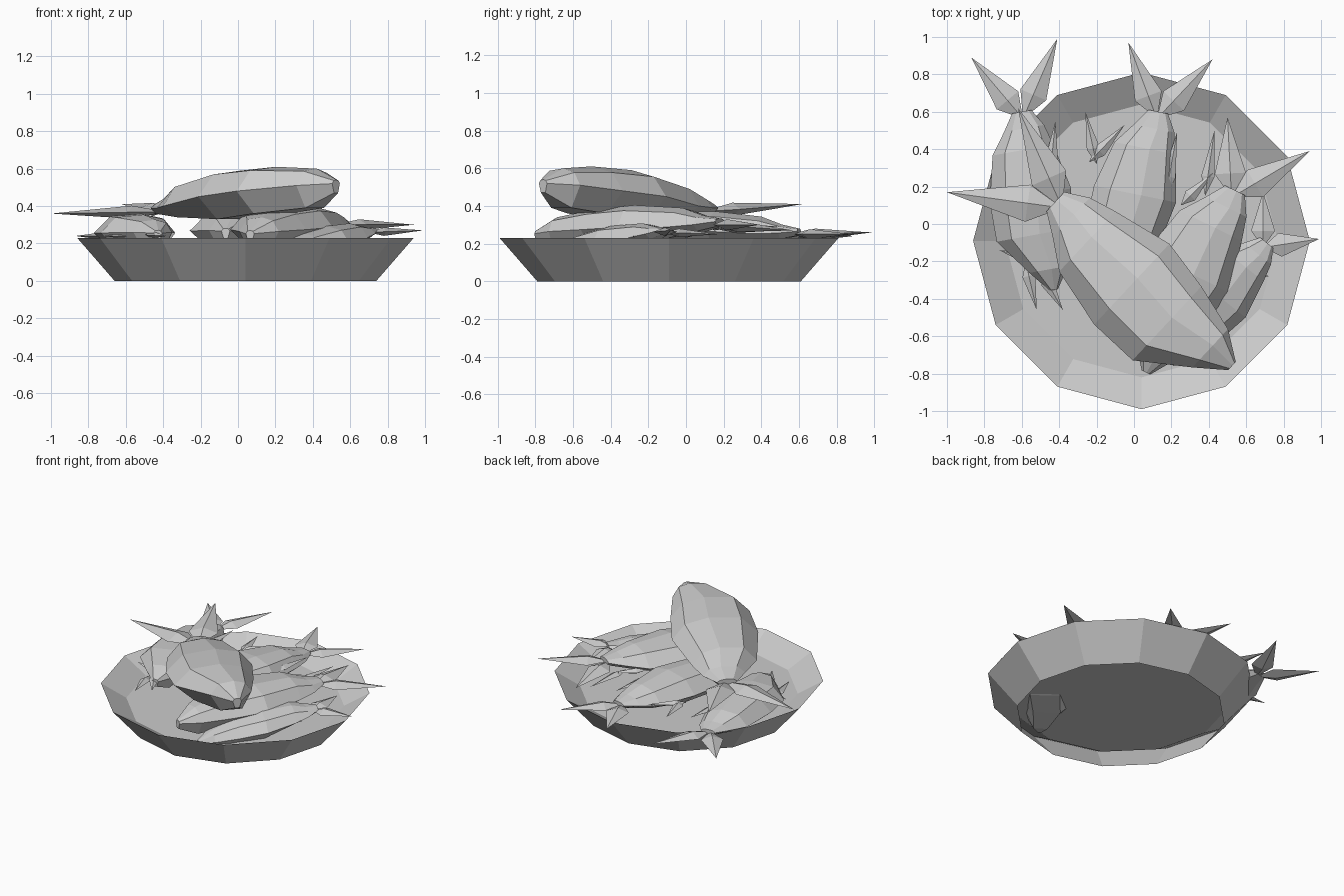
import bpy
import bmesh
import math
from mathutils import Vector

if "Cube" in bpy.data.objects:
    bpy.data.objects.remove(bpy.data.objects["Cube"])

grey = bpy.data.materials.new("plain_grey")
grey.use_nodes = True
grey.diffuse_color = (0.6, 0.6, 0.6, 1)
grey.node_tree.nodes["Principled BSDF"].inputs["Base Color"].default_value = (0.6, 0.6, 0.6, 1)


def finish(bm, name):
    bmesh.ops.recalc_face_normals(bm, faces=bm.faces)
    mesh = bpy.data.meshes.new(name)
    bm.to_mesh(mesh)
    bm.free()
    mesh.materials.append(grey)
    obj = bpy.data.objects.new(name, mesh)
    bpy.context.collection.objects.link(obj)
    return obj


def bridge(bm, a, b):
    n = len(a)
    for i in range(n):
        bm.faces.new((a[i], a[(i + 1) % n], b[(i + 1) % n], b[i]))


def spike(bm, base, tip, width, thick):
    """Four-sided thorn from base to tip, used for tail lobes and fins."""
    base, tip = Vector(base), Vector(tip)
    d = (tip - base).normalized()
    side = Vector((-d.y, d.x, 0)).normalized() * width
    mid = base.lerp(tip, 0.3)
    up = Vector((0, 0, thick))
    ring = [bm.verts.new(mid + o) for o in (side, up, -side, -up)]
    start, end = bm.verts.new(base), bm.verts.new(tip)
    for i in range(4):
        a, b = ring[i], ring[(i + 1) % 4]
        bm.faces.new((a, b, end))
        bm.faces.new((b, a, start))


# Faceted dish, hollow underneath: outer wall, sharp rim, shallow inner slope and raised floor
bm = bmesh.new()
rings = []
for r, z in [(0.70, 0), (0.90, 0.23), (0.73, 0.13)]:
    rings.append([bm.verts.new((0.04 + r * math.sin(math.tau * i / 12),
                                -0.09 - r * math.cos(math.tau * i / 12), z))
                  for i in range(12)])
bridge(bm, rings[0], rings[1])
bridge(bm, rings[1], rings[2])
bm.faces.new(rings[2])
finish(bm, "dish")

# Fish stations from tail to snout: along, right edge, left edge, low, edge height, high
STATIONS = [
    (0.00, -0.07, 0.07, -0.01, 0.02, 0.04),
    (0.12, -0.15, 0.14, -0.02, 0.02, 0.08),
    (0.27, -0.26, 0.18, -0.03, 0.03, 0.15),
    (0.60, -0.34, 0.25, -0.04, 0.08, 0.22),
    (0.88, -0.34, 0.20, -0.01, 0.11, 0.24),
    (1.14, -0.15, 0.13, 0.02, 0.14, 0.23),
    (1.29, -0.03, 0.03, 0.10, 0.15, 0.17),
]


def fish(name, tail, heading, size, tilt, lobes, fins=()):
    bm = bmesh.new()
    tail = Vector(tail)
    d = Vector((heading[0], heading[1], 0)).normalized()
    v = Vector((-d.y, d.x, 0))
    loops = []
    for t, a, b, low, edge, high in STATIONS:
        c, h = (a + b) / 2, (b - a) / 2
        section = [(a, edge), (c - h * 0.6, high * 0.85 + edge * 0.15), (c + h * 0.15, high),
                   (c + h * 0.7, high * 0.75 + edge * 0.25), (b, edge),
                   (c + h * 0.55, low), (c - h * 0.5, low)]
        loops.append([bm.verts.new(tail + size * (d * t + v * x + Vector((0, 0, z - tilt * t))))
                      for x, z in section])
    for a, b in zip(loops, loops[1:]):
        bridge(bm, a, b)
    bm.faces.new(loops[0])
    bm.faces.new(loops[-1])
    # Forked tail
    for tip in lobes:
        spike(bm, tail + d * 0.05 * size, tip, 0.1 * size, 0.035 * size)
    # Swept side fins
    for base, tip in fins:
        spike(bm, base, tip, 0.035, 0.02)
    return finish(bm, name)


fish("top_fish", (-0.42, 0.12, 0.37), (0.73, -0.68), 1, 0,
     [(-1.0, 0.17, 0.36), (-0.62, 0.62, 0.41)])
fish("left_fish", (-0.6, 0.6, 0.24), (0.18, -1), 0.75, 0.1,
     [(-0.87, 0.89, 0.24), (-0.41, 0.99, 0.26)],
     [((-0.45, 0.25, 0.28), (-0.42, 0.55, 0.29)),
      ((-0.5, -0.2, 0.24), (-0.72, -0.14, 0.24)),
      ((-0.58, -0.2, 0.2), (-0.52, -0.46, 0.2)),
      ((-0.5, -0.25, 0.25), (-0.38, -0.46, 0.24))])
fish("middle_fish", (0.13, 0.6, 0.25), (-0.2, -0.98), 0.76, 0.1,
     [(-0.03, 0.97, 0.26), (0.42, 0.88, 0.25)],
     [((-0.2, 0.32, 0.27), (-0.26, 0.6, 0.27)),
      ((-0.24, 0.33, 0.27), (-0.05, 0.53, 0.28)),
      ((0.17, 0.15, 0.29), (0.23, 0.49, 0.29))])
fish("right_fish", (0.54, 0.18, 0.3), (-0.44, -0.9), 0.84, 0.16,
     [(0.94, 0.39, 0.30), (0.5, 0.57, 0.27)],
     [((0.38, 0.15, 0.28), (0.43, 0.5, 0.27)),
      ((0.25, 0.1, 0.29), (0.42, 0.27, 0.29))])
# Lowest fish, its belly dipping through the dish floor
fish("lower_fish", (0.71, -0.1, 0.26), (-0.62, -0.78), 0.64, 0.28,
     [(0.99, -0.08, 0.27), (0.69, 0.17, 0.25)],
     [((0.6, -0.25, 0.22), (0.72, -0.28, 0.24))])
